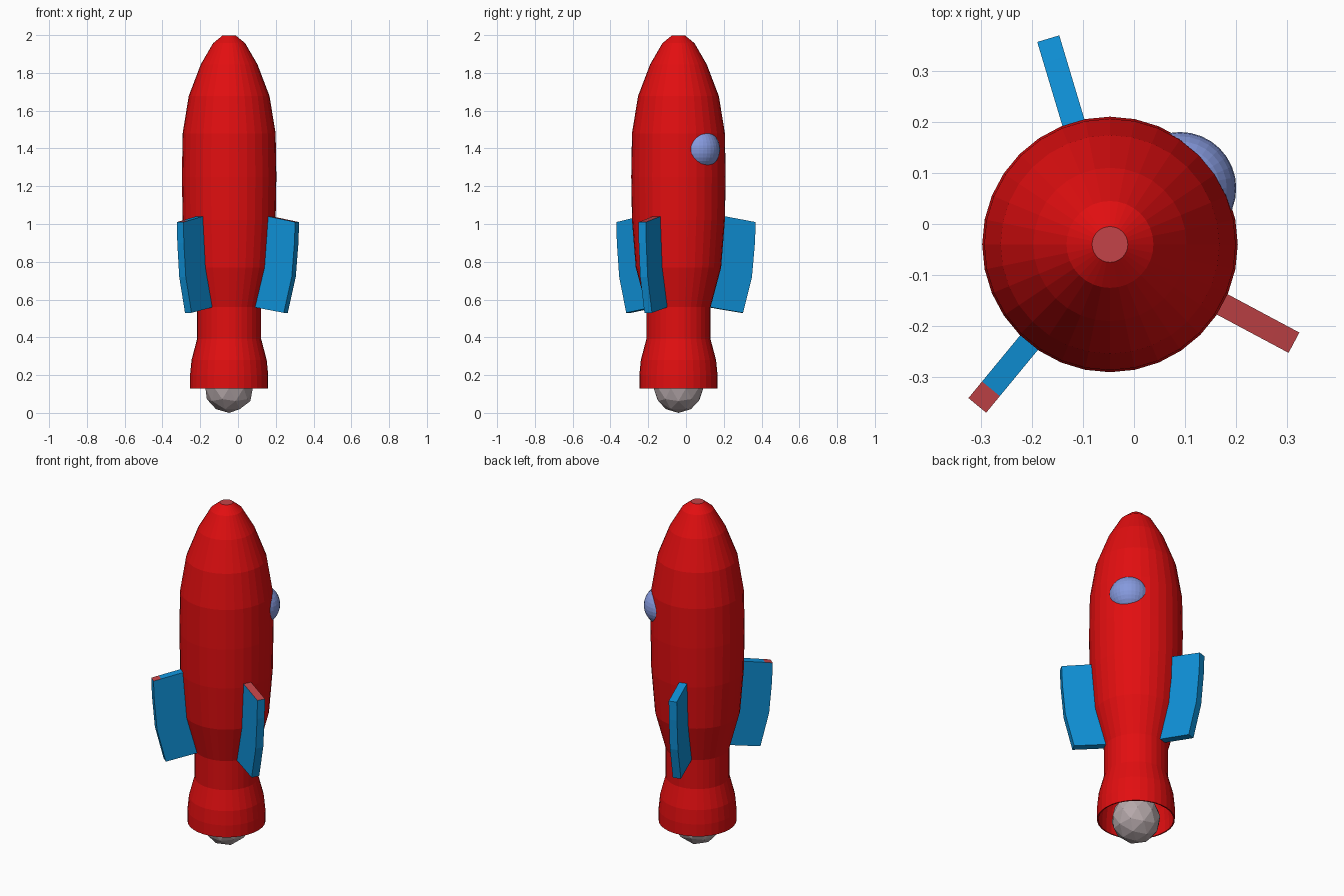
import bpy, bmesh, math
from mathutils import Matrix, Vector

if "Cube" in bpy.data.objects:
    bpy.data.objects.remove(bpy.data.objects["Cube"])

AX, AY = -0.047, -0.04  # rocket axis


def material(name, rgb):
    lin = [((c / 255 + 0.055) / 1.055) ** 2.4 if c > 10 else c / 255 / 12.92 for c in rgb]
    m = bpy.data.materials.new(name)
    m.diffuse_color = (*lin, 1)
    m.use_nodes = True
    m.node_tree.nodes["Principled BSDF"].inputs["Base Color"].default_value = m.diffuse_color
    return m


RED = material("red", (226, 14, 16))
BLUE = material("blue", (15, 146, 217))
PINK = material("dusty_red", (196, 68, 72))
GLASS = material("window_blue", (134, 154, 222))
GREY = material("warm_grey", (182, 169, 171))


def make(name, bm, mats, smooth=False):
    bmesh.ops.recalc_face_normals(bm, faces=bm.faces)
    mesh = bpy.data.meshes.new(name)
    bm.to_mesh(mesh)
    bm.free()
    for m in mats:
        mesh.materials.append(m)
    if smooth:
        mesh.shade_smooth()
    ob = bpy.data.objects.new(name, mesh)
    bpy.context.collection.objects.link(ob)
    return ob


def lathe(bm, profile, n=32):
    """Turn (radius, z) points around the rocket axis; close both ends."""
    rings = [[bm.verts.new((AX + r * math.cos(2 * math.pi * i / n),
                            AY + r * math.sin(2 * math.pi * i / n), z))
              for i in range(n)] for r, z in profile]
    for a, b in zip(rings, rings[1:]):
        for i in range(n):
            j = (i + 1) % n
            bm.faces.new((a[i], a[j], b[j], b[i]))
    bm.faces.new(rings[0])
    bm.faces.new(rings[-1])


# hull with nose cone, waist and hollow nozzle
bm = bmesh.new()
lathe(bm, [(0.035, 1.998), (0.085, 1.957), (0.15, 1.845), (0.214, 1.677),
           (0.246, 1.48), (0.25, 1.25), (0.246, 1.02), (0.226, 0.77),
           (0.17, 0.56), (0.17, 0.39), (0.199, 0.28), (0.207, 0.2),
           (0.207, 0.13), (0.2, 0.13), (0.2, 0.2), (0.192, 0.28), (0.16, 0.385)])
for f in bm.faces:  # nose tip
    f.material_index = int(f.calc_center_median().z > 1.99)
make("hull", bm, [RED, PINK])

# fins: outline in (radius, z), the top edge is split near its outer end
OUTLINE = [(0.236, 1.042), (0.366, 1.018), (0.408, 1.01), (0.404, 0.9), (0.388, 0.72),
           (0.34, 0.53), (0.16, 0.56), (0.214, 0.77), (0.232, 0.9)]


def fin(name, degrees, pink_from, stretch=1.0):
    bm = bmesh.new()
    t = 0.0225
    sides = [[bm.verts.new((r * stretch, s, z)) for r, z in OUTLINE] for s in (-t, t)]
    bm.faces.new(sides[0])
    bm.faces.new(sides[1])
    n = len(OUTLINE)
    for i in range(n):
        j = (i + 1) % n
        f = bm.faces.new((sides[0][i], sides[0][j], sides[1][j], sides[1][i]))
        c = f.calc_center_median()
        f.material_index = int(c.z > 1.0 and c.x > pink_from)
    bm.transform(Matrix.Translation((AX, AY, 0)) @ Matrix.Rotation(math.radians(degrees), 4, 'Z'))
    make(name, bm, [BLUE, PINK])


fin("back_fin", 106.7, 9, 1.03)
fin("front_right_fin", -28.1, 0)
fin("front_left_fin", 230.5, 0.35)

# round window bulging out of the hull
bm = bmesh.new()
bmesh.ops.create_uvsphere(bm, u_segments=32, v_segments=16, radius=0.11)
bm.transform(Matrix.Translation((0.09, 0.07, 1.395)))
make("window", bm, [GLASS])

# faceted exhaust ball in the nozzle
bm = bmesh.new()
bmesh.ops.create_icosphere(bm, subdivisions=2, radius=0.132)
low = min(v.co.z for v in bm.verts)
bm.transform(Matrix.Translation((AX, AY, -low)))
make("exhaust_ball", bm, [GREY])
